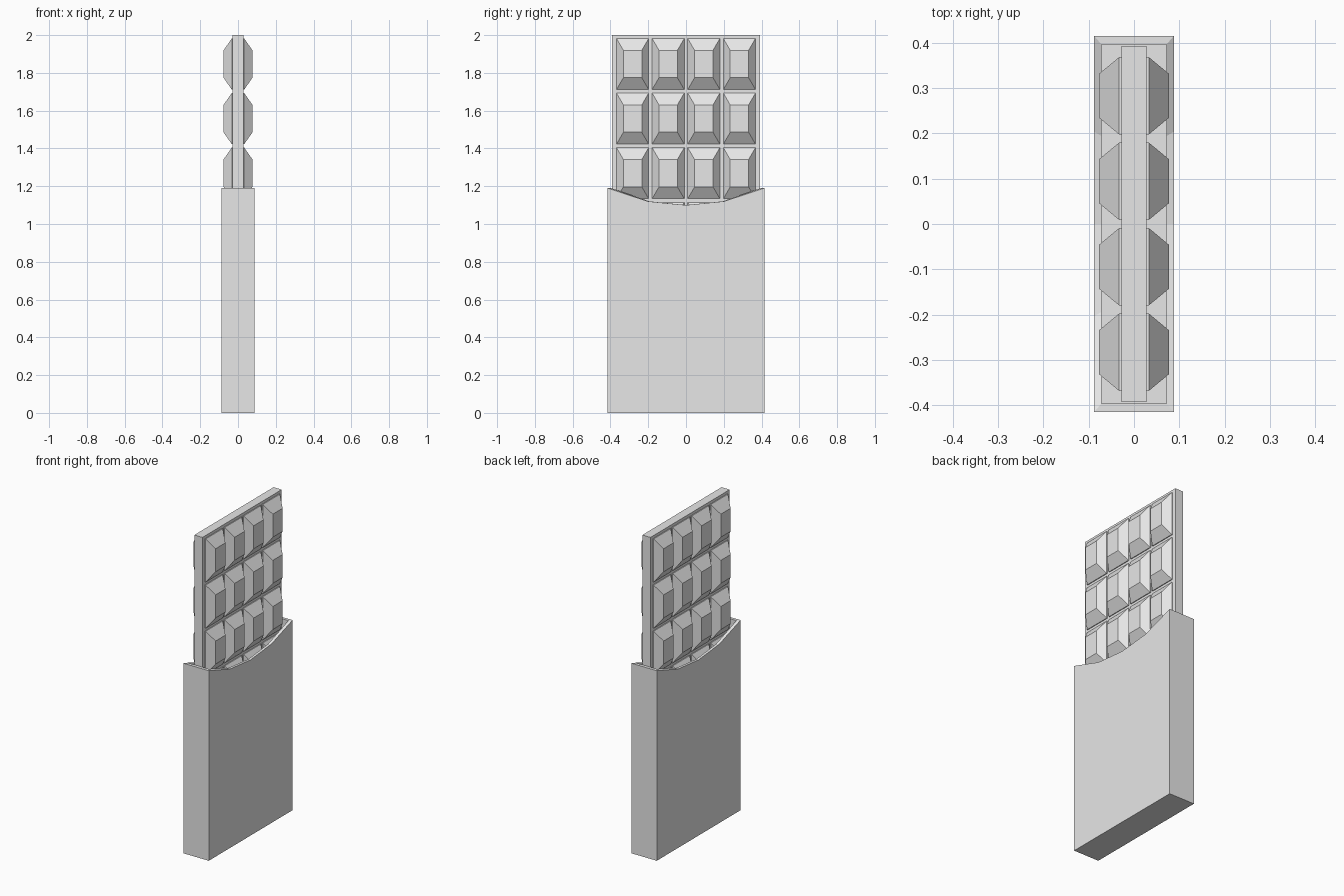
import bpy
import bmesh

cube = bpy.data.objects.get("Cube")
if cube:
    bpy.data.objects.remove(cube, do_unlink=True)

grey = bpy.data.materials.new("plain grey")
grey.use_nodes = True
grey.diffuse_color = (0.8, 0.8, 0.8, 1)
grey.node_tree.nodes["Principled BSDF"].inputs["Base Color"].default_value = (0.8, 0.8, 0.8, 1)


def loft(bm, rings):
    """Skin rings of equal point count and cap both ends."""
    loops = [[bm.verts.new(p) for p in ring] for ring in rings]
    n = len(loops[0])
    for a, b in zip(loops, loops[1:]):
        for i in range(n):
            j = (i + 1) % n
            bm.faces.new((a[i], a[j], b[j], b[i]))
    bm.faces.new(loops[0][::-1])
    bm.faces.new(loops[-1])


def finish(name, bm):
    bmesh.ops.recalc_face_normals(bm, faces=bm.faces[:])
    mesh = bpy.data.meshes.new(name)
    bm.to_mesh(mesh)
    bm.free()
    mesh.materials.append(grey)
    obj = bpy.data.objects.new(name, mesh)
    bpy.context.collection.objects.link(obj)


def rect(x, y, z, half_y, z_low, z_high):
    """Upright rectangle at depth x, with offsets below and above z."""
    return [(x, y - half_y, z + z_low), (x, y + half_y, z + z_low),
            (x, y + half_y, z + z_high), (x, y - half_y, z + z_high)]


# Flat slab of the bar
SLAB_X = 0.028
bm = bmesh.new()
loft(bm, [rect(x, 0, 0, 0.392, 0.25, 2.0) for x in (-SLAB_X, SLAB_X)])
finish("bar_slab", bm)

# Bevelled chunks on both faces of the bar
PITCH_Y, PITCH_Z = 0.1885, 0.289
for side, label in ((1, "left"), (-1, "right")):
    bm = bmesh.new()
    for row in range(6):
        z = 1.847 - row * PITCH_Z
        for col in range(4):
            y = (col - 1.5) * PITCH_Y
            loft(bm, [rect(side * (SLAB_X - 0.004), y, z, 0.085, -0.135, 0.135),
                      rect(side * 0.033, y, z, 0.085, -0.135, 0.135),
                      rect(side * 0.077, y, z, 0.0485, -0.072, 0.072)])
    finish("bar_chunks_" + label, bm)

# Open wrapper sleeve whose broad sides dip in the middle
RIM = [(-1, 1.19), (-0.49, 1.12), (0, 1.10), (0.49, 1.12), (1, 1.19)]


def sleeve_ring(half_x, half_y, z=None):
    left = [(half_x, t * half_y, h if z is None else z) for t, h in RIM]
    right = [(-x, y, h) for x, y, h in reversed(left)]
    return left + right


bm = bmesh.new()
loft(bm, [sleeve_ring(0.088, 0.415, 0), sleeve_ring(0.088, 0.415),
          sleeve_ring(0.072, 0.396), sleeve_ring(0.072, 0.396, 0.02)])
finish("wrapper_sleeve", bm)
